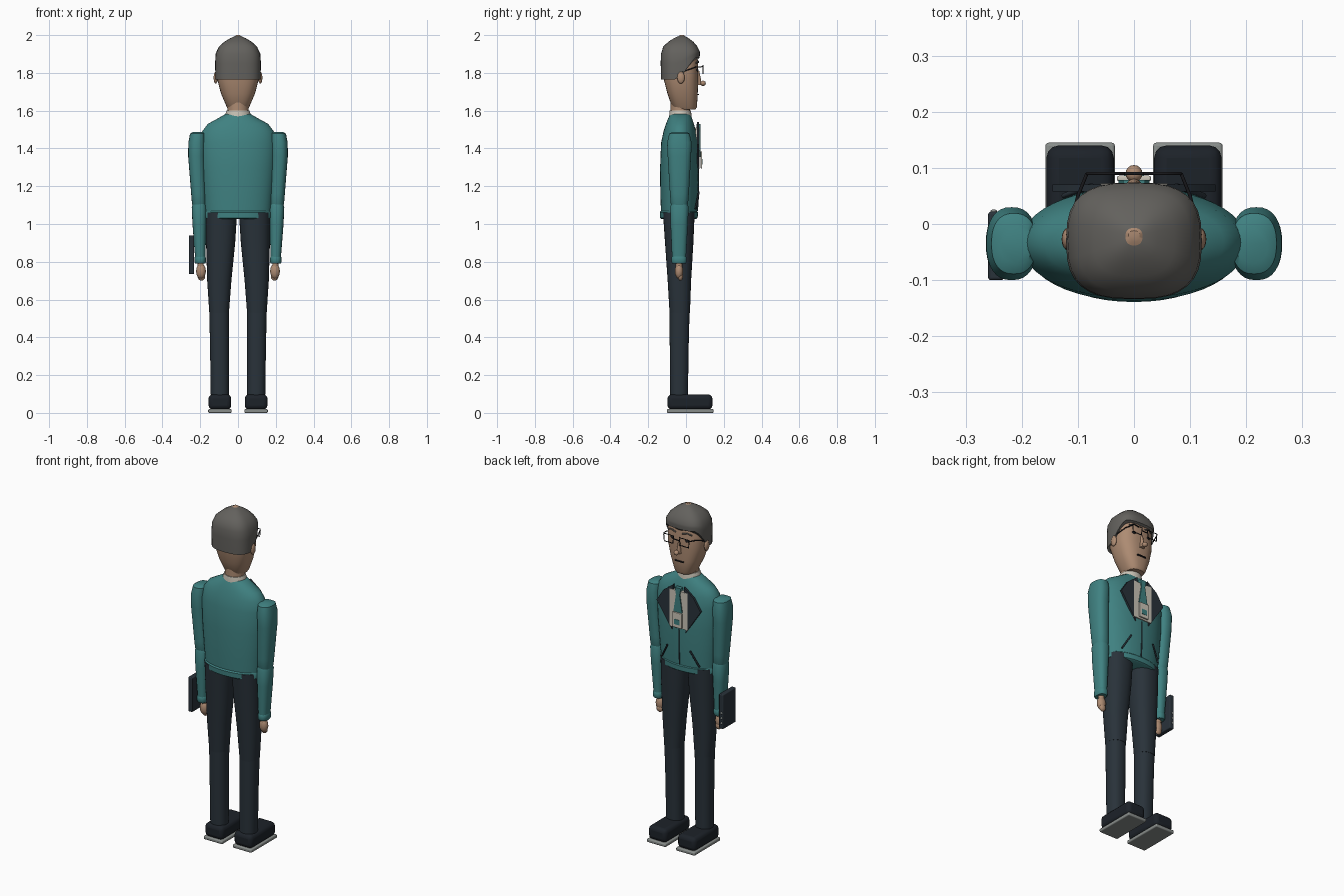
import bpy, math
from mathutils import Vector

def material(name, rgb):
    m = bpy.data.materials.new(name)
    m.diffuse_color = (*rgb, 1)
    return m

TEAL = material("teal_cloth", (.05, .22, .22))
DARK = material("dark_cloth", (.022, .032, .042))
SHOE = material("shoe_black", (.012, .016, .022))
SKIN = material("skin", (.42, .26, .17))
HAIR = material("hair_grey", (.125, .12, .11))
CREAM = material("cream", (.6, .56, .48))
SOLE = material("sole_grey", (.25, .27, .26))
BLACK = material("black", (.01, .01, .012))

def make(name, verts, faces, mat, angle=40):
    me = bpy.data.meshes.new(name)
    me.from_pydata(verts, [], faces)
    me.materials.append(mat)
    ob = bpy.data.objects.new(name, me)
    bpy.context.collection.objects.link(ob)
    bpy.ops.object.select_all(action='DESELECT')
    ob.select_set(True)
    bpy.context.view_layer.objects.active = ob
    bpy.ops.object.shade_smooth_by_angle(angle=math.radians(angle))
    return ob

def loft(name, rings, mat, e=2.0, n=32, zfun=None):
    """Stack of superellipse rings (x, y, z, half width, half depth)."""
    verts = []
    for i, (cx, cy, z, a, b) in enumerate(rings):
        for k in range(n):
            t = 2 * math.pi * k / n
            c, s = math.cos(t), math.sin(t)
            px = math.copysign(abs(c) ** (2 / e), c)
            py = math.copysign(abs(s) ** (2 / e), s)
            verts.append((cx + a * px, cy + b * py, zfun(i, z, py) if zfun else z))
    faces = [(i * n + k, i * n + (k + 1) % n, (i + 1) * n + (k + 1) % n, (i + 1) * n + k)
             for i in range(len(rings) - 1) for k in range(n)]
    faces += [tuple(reversed(range(n))), tuple(range((len(rings) - 1) * n, len(rings) * n))]
    return make(name, verts, faces, mat)

def ball(name, loc, r, mat):
    rings = []
    for i in range(9):
        p = math.pi * (i + .06) / 8.12
        rings.append((loc[0], loc[1], loc[2] - r[2] * math.cos(p), r[0] * math.sin(p), r[1] * math.sin(p)))
    return loft(name, rings, mat, n=16)

def plate(name, pts, y0, y1, mat):
    """Outline in x-z extruded from y0 to y1."""
    n = len(pts)
    v = [(x, y0, z) for x, z in pts] + [(x, y1, z) for x, z in pts]
    f = [tuple(range(n)), tuple(reversed(range(n, 2 * n)))]
    f += [(i, n + i, n + (i + 1) % n, (i + 1) % n) for i in range(n)]
    return make(name, v, f, mat, 20)

def box(name, lo, hi, mat, bevel=0):
    ob = plate(name, [(lo[0], lo[2]), (hi[0], lo[2]), (hi[0], hi[2]), (lo[0], hi[2])], lo[1], hi[1], mat)
    if bevel:
        m = ob.modifiers.new("bevel", 'BEVEL')
        m.width, m.segments = bevel, 3
    return ob

def rod(name, pts, r, mat, closed=False):
    cu = bpy.data.curves.new(name, 'CURVE')
    cu.dimensions, cu.bevel_depth, cu.bevel_resolution, cu.use_fill_caps = '3D', r, 1, True
    sp = cu.splines.new('POLY')
    sp.points.add(len(pts) - 1)
    for p, q in zip(sp.points, pts):
        p.co = (*q, 1)
    sp.use_cyclic_u = closed
    cu.materials.append(mat)
    ob = bpy.data.objects.new(name, cu)
    bpy.context.collection.objects.link(ob)

# head, neck and collar
loft("head", [(0, -.005, 1.605, .05, .055), (0, -.008, 1.62, .06, .066), (0, -.018, 1.69, .09, .08),
              (0, -.027, 1.77, .111, .092), (0, -.03, 1.86, .112, .094), (0, -.03, 1.93, .09, .08),
              (0, -.025, 1.97, .045, .045), (0, -.022, 2.0, .01, .01)], SKIN, 2.6)
loft("neck", [(0, -.03, 1.52, .055, .052), (0, -.03, 1.66, .055, .052)], SKIN)
loft("shirt_collar", [(0, -.03, 1.55, .072, .06), (0, -.03, 1.585, .066, .058), (0, -.03, 1.602, .06, .056)], CREAM)

# hair cap with a hairline that rises over the forehead
def hairline(i, z, py):
    rise = .115 * min(1, max(0, (py + .1) / .85))
    return z + rise * (1, .45, .12, 0, 0, 0, 0)[i]
loft("hair", [(0, -.03, 1.765, .12, .102), (0, -.03, 1.85, .121, .104), (0, -.03, 1.9, .118, .103),
              (0, -.03, 1.94, .1, .09), (0, -.027, 1.965, .072, .066), (0, -.025, 1.983, .042, .04),
              (0, -.022, 1.997, .012, .012)], HAIR, 2.8, zfun=hairline)

# face
loft("nose", [(0, .065, 1.735, .014, .018), (0, .064, 1.76, .011, .016), (0, .06, 1.81, .007, .01)], SKIN, n=12)
ball("nose_tip", (0, .09, 1.745), (.015, .015, .014), SKIN)
box("mouth", (-.028, .052, 1.682), (.028, .068, 1.688), BLACK)
rod("glasses_bridge", [(-.02, .09, 1.822), (.02, .09, 1.822)], .003, BLACK)

for side, s in (("left", -1), ("right", 1)):
    # face details
    ball("ear_" + side, (s * .118, -.027, 1.775), (.011, .02, .032), SKIN)
    ball("eye_" + side, (s * .048, .056, 1.815), (.013, .01, .009), BLACK)
    rod("eyebrow_" + side, [(s * .022, .066, 1.855), (s * .05, .064, 1.863), (s * .078, .054, 1.853)], .004, HAIR)
    rod("glasses_frame_" + side, [(s * x, .09, z) for x, z in ((.018, 1.84), (.084, 1.84), (.08, 1.795), (.024, 1.795))],
        .003, BLACK, True)
    rod("glasses_temple_" + side, [(s * .084, .09, 1.833), (s * .1, .05, 1.83), (s * .118, -.02, 1.805)], .003, BLACK)

    # arms
    loft("upper_arm_" + side, [(s * .21, -.035, 1.488, .028, .036), (s * .214, -.035, 1.478, .04, .054),
                               (s * .218, -.035, 1.43, .045, .065), (s * .219, -.035, 1.36, .045, .062),
                               (s * .209, -.035, 1.16, .039, .05), (s * .206, -.035, 1.11, .038, .046),
                               (s * .206, -.035, 1.085, .03, .036)], TEAL, 2.4)
    loft("forearm_" + side, [(s * .205, -.035, 1.115, .032, .04), (s * .205, -.035, 1.09, .04, .049),
                             (s * .204, -.036, 1.0, .037, .046), (s * .2, -.037, .82, .027, .037)], TEAL, 2.4)
    loft("cuff_" + side, [(s * .2, -.037, .79, .026, .035), (s * .2, -.037, .798, .03, .04),
                          (s * .2, -.037, .822, .03, .04), (s * .2, -.037, .83, .026, .035)], TEAL, 2.4)
    ball("hand_" + side, (s * .196, -.037, .75), (.026, .022, .04), SKIN)
    ball("fingers_" + side, (s * .194, -.03, .722), (.02, .014, .022), SKIN)
    rod("wrist_" + side, [(s * .198, -.037, .8), (s * .197, -.037, .76)], .018, SKIN)

    # trousers
    loft("upper_leg_" + side, [(s * .1, -.033, .53, .052, .054), (s * .099, -.035, .7, .064, .062),
                               (s * .092, -.036, .9, .077, .075), (s * .088, -.038, 1.06, .083, .084)], DARK, 2.3)
    loft("lower_leg_" + side, [(s * .096, -.037, .08, .048, .047), (s * .098, -.036, .35, .05, .05),
                               (s * .1, -.034, .54, .052, .053)], DARK, 2.3)

    # shoes
    x0, x1 = sorted((s * .034, s * .158))
    box("sole_" + side, (x0, -.1, 0), (x1, .145, .02), SOLE, .006)
    box("shoe_" + side, (x0 + .002, -.098, .018), (x1 - .002, .14, .098), SHOE, .022)

    # flat lapels, pocket slits
    plate("lapel_" + side, [(s * .035, 1.54), (s * .1, 1.49), (s * .145, 1.42), (s * .045, 1.27)], .058, .07, DARK)
    rod("pocket_" + side, [(s * .075, .068, 1.17), (s * .125, .05, 1.08)], .005, DARK)

# jacket
loft("jacket", [(0, -.037, 1.04, .174, .094), (0, -.036, 1.15, .183, .1), (0, -.035, 1.3, .196, .102),
                (0, -.034, 1.43, .201, .098), (0, -.033, 1.49, .19, .086), (0, -.032, 1.53, .16, .074),
                (0, -.031, 1.56, .105, .063), (0, -.03, 1.583, .065, .052)], TEAL, 2.1, 48)
loft("jacket_hem", [(0, -.038, 1.027, .17, .092), (0, -.038, 1.033, .177, .1),
                    (0, -.038, 1.062, .178, .101), (0, -.038, 1.07, .172, .094)], TEAL, 2.1, 48)
rod("jacket_zip", [(0, .066, 1.28), (0, .066, 1.16), (0, .06, 1.07)], .004, DARK)

# shirt front, tie and hanging badge
box("shirt_front", (-.06, .05, 1.29), (.06, .072, 1.51), CREAM)
plate("tie_knot", [(-.02, 1.53), (.02, 1.53), (.012, 1.49), (-.012, 1.49)], .055, .078, TEAL)
plate("tie", [(-.012, 1.49), (.012, 1.49), (.028, 1.39), (0, 1.355), (-.028, 1.39)], .07, .078, TEAL)
box("badge", (-.03, .076, 1.295), (.03, .086, 1.385), CREAM, .003)
box("badge_panel", (-.018, .085, 1.315), (.018, .088, 1.345), TEAL)

# tablet carried at the left side, with buttons along its front edge
box("tablet", (-.26, -.1, .735), (-.232, .022, .94), DARK, .005)
for z in (.77, .8, .83):
    ball("tablet_button", (-.25, .022, z), (.006, .004, .007), SOLE)
